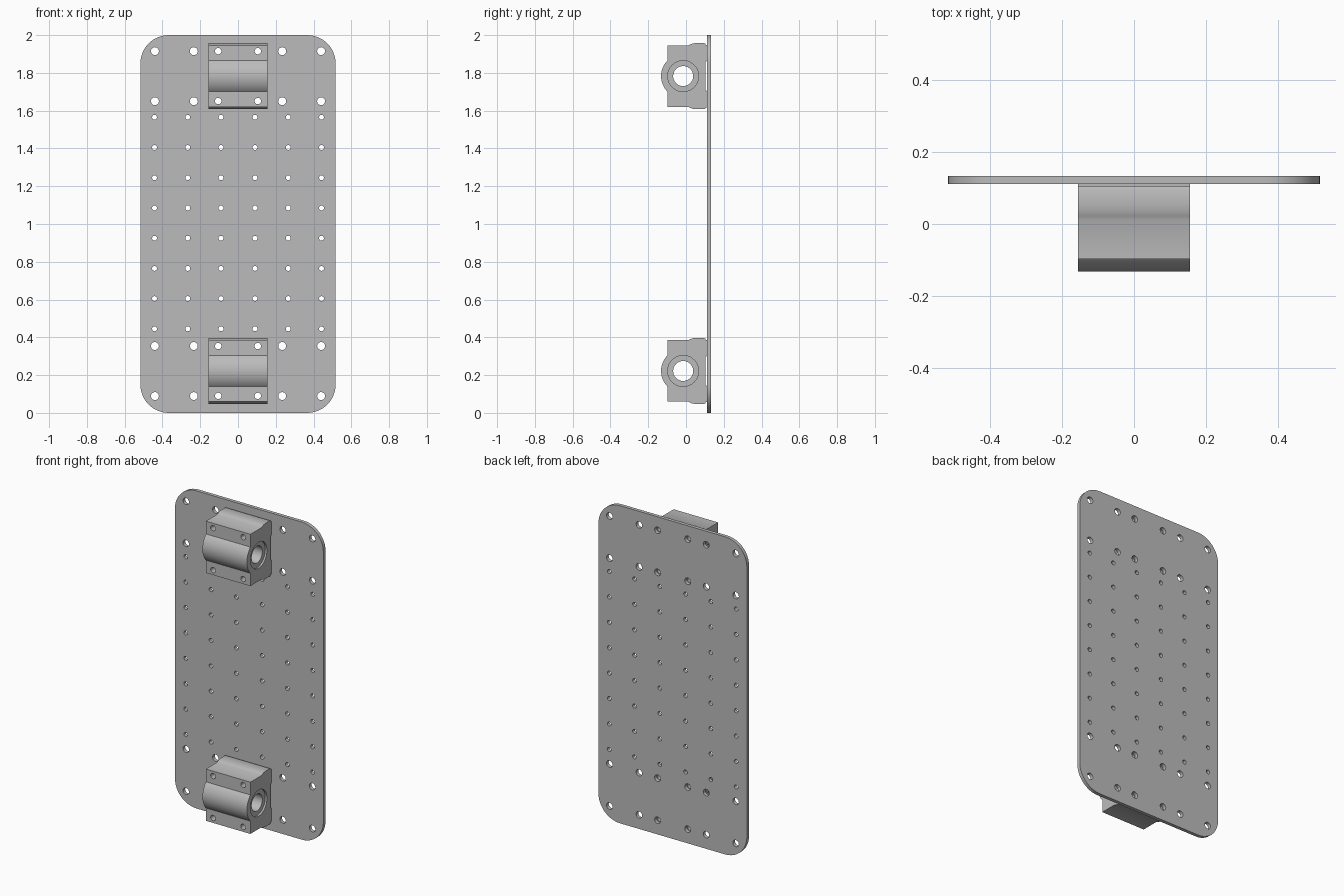
import bpy, bmesh
from math import sin, cos, pi, sqrt, asin, radians
from mathutils import Matrix

cube = bpy.data.objects.get("Cube")
if cube:
    bpy.data.objects.remove(cube, do_unlink=True)

grey = bpy.data.materials.new("plain grey")
grey.use_nodes = True
colour = (0.5, 0.5, 0.5, 1)
grey.diffuse_color = colour
grey.node_tree.nodes["Principled BSDF"].inputs["Base Color"].default_value = colour


def add(name, data):
    ob = bpy.data.objects.new(name, data)
    bpy.context.collection.objects.link(ob)
    return ob


def activate(ob):
    bpy.ops.object.select_all(action='DESELECT')
    ob.select_set(True)
    bpy.context.view_layer.objects.active = ob


def arc(cx, cy, r, start, end, n):
    return [(cx + r * cos(start + (end - start) * i / n),
             cy + r * sin(start + (end - start) * i / n)) for i in range(n + 1)]


# Mounting plate: rounded outline with drilled holes, extruded
W, H, R, THICK = 0.517, 1.0, 0.15, 0.022
outline = []
for k, (sx, sy) in enumerate([(1, 1), (-1, 1), (-1, -1), (1, -1)]):
    outline += arc(sx * (W - R), sy * (H - R), R, k * pi / 2, (k + 1) * pi / 2, 12)

curve = bpy.data.curves.new("mounting_plate", 'CURVE')
curve.dimensions = '2D'
curve.fill_mode = 'BOTH'
curve.extrude = THICK / 2


def loop(points):
    sp = curve.splines.new('POLY')
    sp.points.add(len(points) - 1)
    for p, (x, y) in zip(sp.points, points):
        p.co = (x, y, 0, 1)
    sp.use_cyclic_u = True


def hole(x, y, r):
    loop(arc(x, y, r, 0, 2 * pi, 20)[:-1])


loop(outline)
for side in (-1, 1):
    for x in (0.09, 0.266, 0.442):
        for row in range(8):
            hole(side * x, (row - 3.5) * 0.16 + 0.005, 0.013)
    for x in (0.105, 0.234, 0.44):
        for z in (-0.911, -0.646, 0.65, 0.915):
            hole(side * x, z, 0.021)

plate = add("mounting_plate", curve)
plate.rotation_euler.x = radians(90)
plate.location = (0, 0.122, 1)
activate(plate)
bpy.ops.object.convert(target='MESH')
plate = bpy.context.object
plate.data.materials.clear()
plate.data.materials.append(grey)
bpy.ops.object.shade_smooth_by_angle(angle=radians(30))

# Bearing block: side profile (y, z) about the bore, extruded along x
HALF, BORE_Y, BARREL, FRONT, BACK = 0.155, -0.015, 0.117, -0.098, 0.111
half_angle = asin(sqrt(BARREL ** 2 - (FRONT - BORE_Y) ** 2) / BARREL)
upper = [(FRONT, 0.163), (0.012, 0.163), (0.022, 0.168), (0.036, 0.173),
         (0.055, 0.175), (0.095, 0.175), (0.104, 0.171), (0.104, 0.165),
         (BACK, 0.165), (BACK, 0.08), (0.104, 0.075)]
barrel = arc(BORE_Y, 0, BARREL, pi + half_angle, pi - half_angle, 20)
profile = barrel + upper + [(y, -z) for y, z in reversed(upper)]

bm = bmesh.new()
face = bm.faces.new([bm.verts.new((-HALF, y, z)) for y, z in profile])
new = bmesh.ops.extrude_face_region(bm, geom=[face])["geom"]
bmesh.ops.translate(bm, vec=(2 * HALF, 0, 0),
                    verts=[v for v in new if isinstance(v, bmesh.types.BMVert)])
bmesh.ops.recalc_face_normals(bm, faces=bm.faces)
mesh = bpy.data.meshes.new("bearing_block")
bm.to_mesh(mesh)
bm.free()
mesh.materials.append(grey)
block = add("upper_bearing_block", mesh)


def drill(centre, axis, r, length, sides):
    bm = bmesh.new()
    turn = Matrix.Rotation(pi / 2, 4, 'Y' if axis == 'X' else 'X')
    bmesh.ops.create_cone(bm, cap_ends=True, segments=sides, radius1=r, radius2=r,
                          depth=length, matrix=Matrix.Translation(centre) @ turn)
    me = bpy.data.meshes.new("drill")
    bm.to_mesh(me)
    bm.free()
    cutter = add("drill", me)
    cutter.hide_render = True
    activate(block)
    mod = block.modifiers.new("drill", 'BOOLEAN')
    mod.object = cutter
    mod.solver = 'EXACT'
    bpy.ops.object.modifier_apply(modifier=mod.name)
    bpy.data.objects.remove(cutter, do_unlink=True)


# Shaft bore, recessed bearing ends and four bolt holes
drill((0, BORE_Y, 0), 'X', 0.053, 1, 40)
for s in (-1, 1):
    drill((s * HALF, BORE_Y, 0), 'X', 0.082, 0.024, 40)
    for t in (-1, 1):
        drill((s * 0.105, 0, t * 0.132), 'Y', 0.017, 1, 20)

block.data.materials.clear()
block.data.materials.append(grey)
activate(block)
bpy.ops.object.shade_smooth_by_angle(angle=radians(30))
block.location.z = 1.783
lower = add("lower_bearing_block", block.data)
lower.location.z = 0.222
